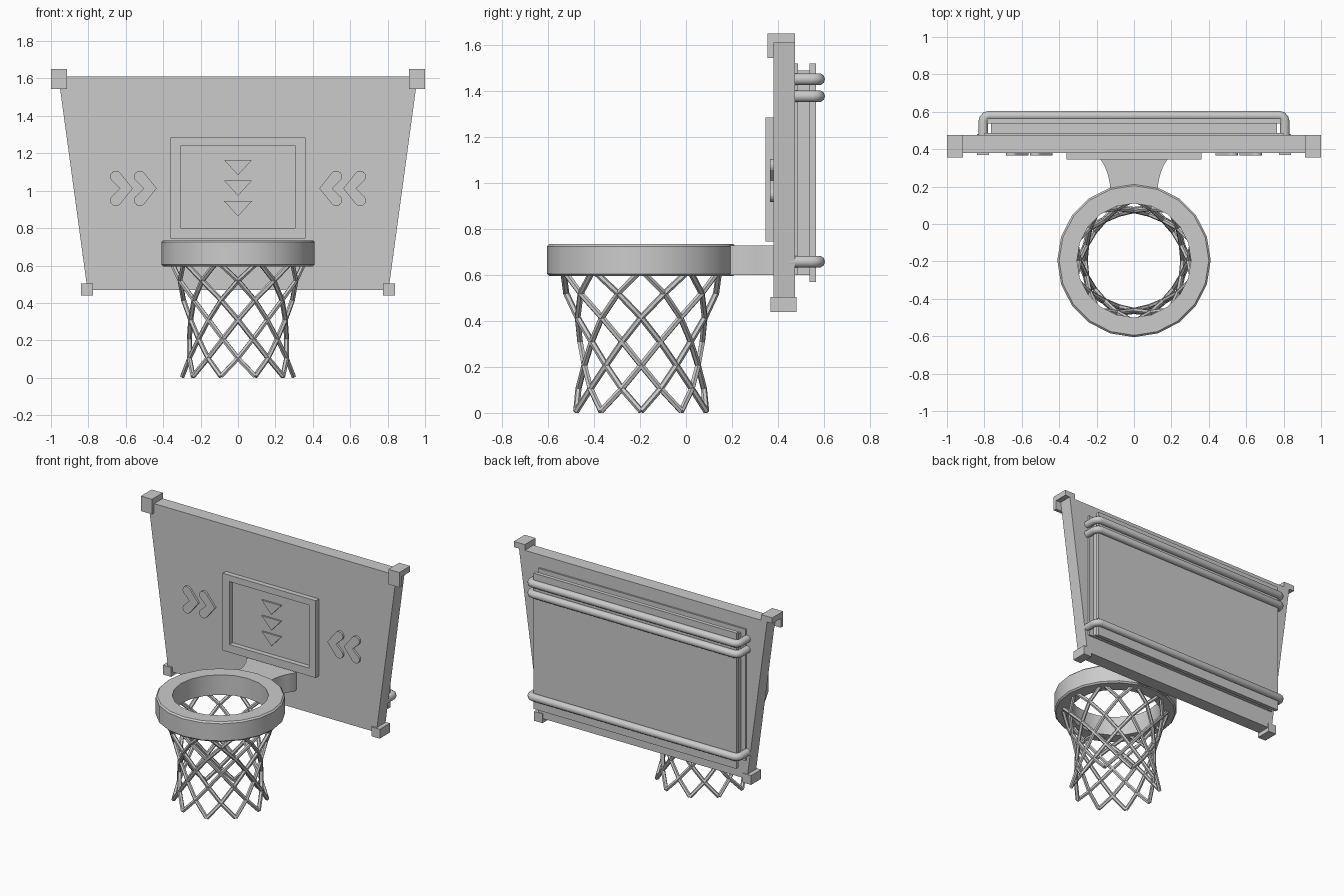
import bpy, bmesh, math
from mathutils import Vector

if "Cube" in bpy.data.objects:
    bpy.data.objects.remove(bpy.data.objects["Cube"])

grey = bpy.data.materials.new("grey plastic")
grey.diffuse_color = (0.6, 0.6, 0.6, 1)
grey.use_nodes = True
grey.node_tree.nodes["Principled BSDF"].inputs["Base Color"].default_value = grey.diffuse_color
HOOP_Y = -0.195


def finish(name, bm, smooth=False):
    bmesh.ops.recalc_face_normals(bm, faces=bm.faces)
    me = bpy.data.meshes.new(name)
    bm.to_mesh(me)
    bm.free()
    me.materials.append(grey)
    ob = bpy.data.objects.new(name, me)
    bpy.context.collection.objects.link(ob)
    if smooth:
        shade(ob)
    return ob


def shade(ob):
    bpy.ops.object.select_all(action='DESELECT')
    ob.select_set(True)
    bpy.context.view_layer.objects.active = ob
    bpy.ops.object.shade_smooth_by_angle(angle=math.radians(40))


def prism(name, pts, direction, smooth=False):
    """Extrude a closed outline of 3D points along a direction."""
    bm = bmesh.new()
    f = bm.faces.new([bm.verts.new(p) for p in pts])
    r = bmesh.ops.extrude_face_region(bm, geom=[f], use_keep_orig=True)
    bmesh.ops.translate(bm, vec=direction,
                        verts=[v for v in r['geom'] if isinstance(v, bmesh.types.BMVert)])
    return finish(name, bm, smooth)


def plate(name, outline, y0, y1):
    """Extrude an x/z outline from y0 to y1."""
    return prism(name, [(x, y0, z) for x, z in outline], (0, y1 - y0, 0))


def box(name, x0, x1, y0, y1, z0, z1):
    return plate(name, [(x0, z0), (x1, z0), (x1, z1), (x0, z1)], y0, y1)


def tubes(name, paths, radius, res):
    cu = bpy.data.curves.new(name, 'CURVE')
    cu.dimensions = '3D'
    cu.bevel_depth = radius
    cu.bevel_resolution = res
    cu.use_fill_caps = True
    for path in paths:
        s = cu.splines.new('POLY')
        s.points.add(len(path) - 1)
        for p, co in zip(s.points, path):
            p.co = (*co, 1)
    cu.materials.append(grey)
    ob = bpy.data.objects.new(name, cu)
    bpy.context.collection.objects.link(ob)
    bpy.ops.object.select_all(action='DESELECT')
    ob.select_set(True)
    bpy.context.view_layer.objects.active = ob
    bpy.ops.object.convert(target='MESH')
    shade(bpy.context.view_layer.objects.active)


# Tapered backboard
plate("backboard", [(-0.805, 0.47), (0.805, 0.47), (0.96, 1.61), (-0.96, 1.61)], 0.38, 0.475)

# Corner guards: folded caps on top, blocks below
for side, s in (("left", -1), ("right", 1)):
    cap = [(0.355, 1.545), (0.38, 1.545), (0.38, 1.61), (0.475, 1.61), (0.475, 1.65), (0.355, 1.65)]
    prism("top_corner_" + side, [(s * 0.915, y, z) for y, z in cap], (s * 0.085, 0, 0))
    box("bottom_corner_" + side, s * 0.775, s * 0.84, 0.368, 0.48, 0.44, 0.505)

# Target frame as a mitred square loop
bm = bmesh.new()
rings = []
for hx, z0, z1 in ((0.36, 0.745, 1.285), (0.308, 0.80, 1.24)):
    for y in (0.345, 0.385):
        rings.append([bm.verts.new((x, y, z)) for x, z in
                      ((-hx, z0), (hx, z0), (hx, z1), (-hx, z1))])
for a, b in ((0, 1), (1, 3), (3, 2), (2, 0)):
    for i in range(4):
        j = (i + 1) % 4
        bm.faces.new((rings[a][i], rings[a][j], rings[b][j], rings[b][i]))
finish("target_frame", bm)

# Raised triangles inside the frame
for i, z in enumerate((1.165, 1.055, 0.945)):
    plate(f"triangle_{i}", [(-0.075, z), (0.075, z), (0, z - 0.082)], 0.368, 0.385)

# Rounded chevrons pointing inward
for side, s in (("left", -1), ("right", 1)):
    for i, apex in enumerate((0.435, 0.563)):
        w = 0.031
        end = Vector((apex + 0.09, 0.063))
        d = Vector((0.09 - 0.046, 0.063)).normalized()
        start = math.atan2(d.y, d.x) + math.pi / 2
        arc = [end + w * Vector((math.cos(start - math.pi * k / 8), math.sin(start - math.pi * k / 8)))
               for k in range(9)]
        top = [(apex, 0)] + [tuple(p) for p in arc] + [(apex + 0.068, 0)]
        low = [(x, -z) for x, z in reversed(top[1:-1])]
        plate(f"chevron_{side}_{i}", [(s * x, 1.012 + z) for x, z in top + low], 0.365, 0.385)

# Layered panel on the back
box("back_base", -0.80, 0.80, 0.474, 0.487, 0.60, 1.52)
box("back_core", -0.765, 0.765, 0.48, 0.545, 0.60, 1.49)
box("back_cover", -0.785, 0.785, 0.538, 0.565, 0.57, 1.52)

# Bent rails wrapping the back panel
half = [(0.806, 0.45), (0.806, 0.545), (0.802, 0.562), (0.792, 0.574), (0.775, 0.579)]
rail = half + [(-x, y) for x, y in reversed(half)]
tubes("back_rails", [[(x, y, z) for x, y in rail] for z in (0.658, 1.378, 1.452)], 0.026, 3)

# Hoop ring revolved from a softened rectangle
bm = bmesh.new()
section = [(0.305, 0.595), (0.400, 0.595), (0.41, 0.605), (0.41, 0.725), (0.400, 0.735), (0.305, 0.735)]
N = 20
loops = []
for k in range(N):
    a = 2 * math.pi * k / N
    loops.append([bm.verts.new((r * math.cos(a), HOOP_Y + r * math.sin(a), z)) for r, z in section])
for k in range(N):
    A, B = loops[k], loops[(k + 1) % N]
    for i in range(len(section)):
        j = (i + 1) % len(section)
        bm.faces.new((A[i], A[j], B[j], B[i]))
finish("hoop_ring", bm, True)

# Flared bracket joining hoop and board
flare = [(0.125, 0.16), (0.13, 0.22), (0.14, 0.265), (0.157, 0.31), (0.185, 0.355), (0.185, 0.385)]
outline = flare + [(-x, y) for x, y in reversed(flare)]
prism("hoop_bracket", [(x, y, 0.6) for x, y in outline], (0, 0, 0.128), True)

# Net of crossing strands, each turning half a cell per level
levels = [(0.008, 0.297), (0.105, 0.273), (0.207, 0.26), (0.31, 0.266),
          (0.415, 0.291), (0.52, 0.326), (0.622, 0.357)]
strands = []
for k in range(10):
    for turn in (-1, 1):
        path = []
        for i, (z, r) in enumerate(levels):
            a = math.radians(36 * k + 18 * turn * i)
            path.append((r * math.cos(a), HOOP_Y + r * math.sin(a), z))
        strands.append(path)
tubes("net", strands, 0.0135, 1)
